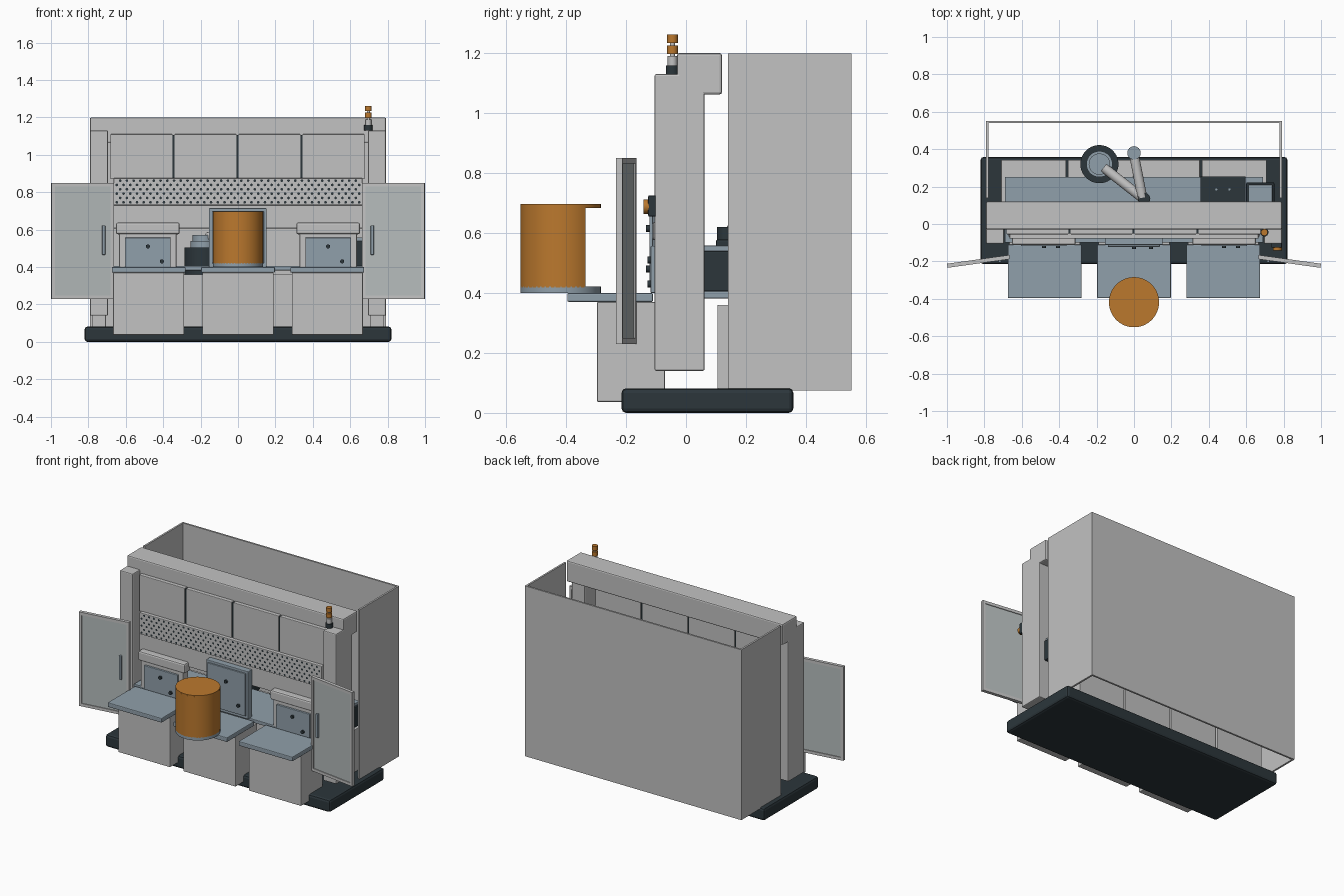
import bpy, bmesh, math
from mathutils import Vector, Matrix

if "Cube" in bpy.data.objects:
    bpy.data.objects.remove(bpy.data.objects["Cube"])


def material(name, rgb):
    m = bpy.data.materials.new(name)
    m.diffuse_color = (*rgb, 1)
    m.use_nodes = True
    m.node_tree.nodes["Principled BSDF"].inputs["Base Color"].default_value = m.diffuse_color
    return m


GREY = material("light grey", (0.54, 0.54, 0.54))
STEEL = material("blue steel", (0.28, 0.35, 0.405))
DARK = material("charcoal", (0.025, 0.037, 0.044))
ORANGE = material("amber", (0.50, 0.19, 0.027))
PANE = material("tinted pane", (0.46, 0.50, 0.50))


def finish(name, bm, mat, bevel=0, smooth=False):
    me = bpy.data.meshes.new(name)
    bm.to_mesh(me)
    bm.free()
    ob = bpy.data.objects.new(name, me)
    bpy.context.collection.objects.link(ob)
    me.materials.append(mat)
    if bevel:
        b = ob.modifiers.new("bevel", 'BEVEL')
        b.width, b.segments, b.limit_method = bevel, 2, 'ANGLE'
    if smooth:
        bpy.ops.object.select_all(action='DESELECT')
        bpy.context.view_layer.objects.active = ob
        ob.select_set(True)
        bpy.ops.object.shade_smooth_by_angle(angle=math.radians(35))
    return ob


def box(name, x, y, z, mat, bevel=0):
    """Box from three (low, high) ranges."""
    bm = bmesh.new()
    c = [(a + b) / 2 for a, b in (x, y, z)]
    s = [b - a for a, b in (x, y, z)]
    bmesh.ops.create_cube(bm, size=1, matrix=Matrix.Translation(c) @ Matrix.Diagonal((*s, 1)))
    return finish(name, bm, mat, bevel)


def rod(name, start, end, r, mat, sides=24):
    """Cylinder between two points."""
    a, b = Vector(start), Vector(end)
    d = b - a
    bm = bmesh.new()
    rot = d.to_track_quat('Z', 'Y').to_matrix().to_4x4()
    bmesh.ops.create_cone(bm, cap_ends=True, segments=sides, radius1=r, radius2=r,
                          depth=d.length, matrix=Matrix.Translation((a + b) / 2) @ rot)
    return finish(name, bm, mat, smooth=True)


# Base and frame
box("base", (-0.82, 0.82), (-0.215, 0.358), (0, 0.082), DARK, 0.015)
for s in (-1, 1):
    box("column", tuple(sorted((s * 0.695, s * 0.79))), (-0.105, 0.062), (0.14, 1.13), GREY, 0.006)
box("top_beam", (-0.79, 0.79), (-0.03, 0.12), (1.062, 1.2), GREY, 0.008)

# Rear enclosure, open at the top, bottom and front
for s in (-1, 1):
    box("enclosure_side", tuple(sorted((s * 0.778, s * 0.79))), (0.14, 0.552), (0.075, 1.198), GREY)
box("enclosure_back", (-0.79, 0.79), (0.54, 0.552), (0.075, 1.198), GREY)

# Upper panels with dark joints, perforated strip and lower rail
for i in range(4):
    x = -0.683 + i * 0.3425
    box("upper_panel", (x, x + 0.333), (-0.055, -0.02), (0.87, 1.11), GREY, 0.004)
    if i:
        box("panel_joint", (x - 0.0095, x), (-0.05, -0.025), (0.875, 1.105), DARK)
box("perforated_strip", (-0.665, 0.665), (-0.078, -0.03), (0.733, 0.875), GREY, 0.003)
box("lower_rail", (-0.67, 0.67), (-0.07, -0.03), (0.607, 0.731), GREY, 0.003)
bm = bmesh.new()
turn = Matrix.Rotation(math.pi / 2, 4, 'X')
for row in range(6):
    for i in range(37 - row % 2):
        x = -0.648 + 0.036 * i + 0.018 * (row % 2)
        bmesh.ops.create_circle(bm, cap_ends=True, segments=8, radius=0.0075,
                                matrix=Matrix.Translation((x, -0.079, 0.746 + 0.0232 * row)) @ turn)
finish("vent_holes", bm, DARK)

# Worktop, front pedestals with shelves, rear cabinets
box("worktop", (-0.69, 0.69), (-0.10, 0.252), (0.382, 0.405), STEEL, 0.003)
for x in (-0.4775, 0, 0.4775):
    box("pedestal", (x - 0.19, x + 0.19), (-0.297, -0.07), (0.037, 0.37), GREY, 0.004)
    box("shelf", (x - 0.197, x + 0.197), (-0.396, -0.11), (0.37, 0.4), STEEL, 0.005)
for i in range(4):
    x = -0.71 + i * 0.3575
    box("rear_cabinet", (x, x + 0.347), (0.105, 0.342), (0.08, 0.36), GREY, 0.003)


# Front stations: steel plates with dark knobs
def knob(x, z, y):
    rod("knob", (x, y, z), (x, y - 0.012, z), 0.011, DARK, 16)


for x in (-0.482, 0.482):
    box("station_body", (x - 0.153, x + 0.153), (-0.105, -0.05), (0.4, 0.578), GREY, 0.004)
    box("station_hood", (x - 0.17, x + 0.17), (-0.112, -0.05), (0.575, 0.638), GREY, 0.01)
    box("station_plate", (x - 0.122, x + 0.122), (-0.118, -0.1), (0.4, 0.557), STEEL, 0.003)
    knob(x, 0.51, -0.117)
    knob(x + 0.075, 0.43, -0.117)
box("center_frame", (-0.155, 0.153), (-0.112, -0.07), (0.4, 0.715), STEEL, 0.004)
box("center_plate", (-0.14, 0.138), (-0.122, -0.11), (0.42, 0.7), STEEL, 0.003)
knob(0, 0.615, -0.121)
knob(0.09, 0.48, -0.121)

# Amber drum: curved shield open at the rear, with end discs
bm = bmesh.new()
prev = None
N = 40
for i in range(N + 1):
    a = math.radians(142 + 256 * i / N)
    ring = [bm.verts.new((r * math.cos(a), -0.418 + r * math.sin(a), z))
            for r, z in ((0.134, 0.418), (0.134, 0.688), (0.127, 0.688), (0.127, 0.418))]
    if prev:
        for k in range(4):
            bm.faces.new((prev[k], ring[k], ring[(k + 1) % 4], prev[(k + 1) % 4]))
    else:
        bm.faces.new(ring)
    prev = ring
bm.faces.new(prev[::-1])
bmesh.ops.recalc_face_normals(bm, faces=bm.faces[:])
finish("drum_shield", bm, ORANGE, smooth=True)
rod("drum_lid", (0, -0.418, 0.684), (0, -0.418, 0.696), 0.134, ORANGE, 48)
rod("drum_base", (0, -0.418, 0.4), (0, -0.418, 0.421), 0.134, STEEL, 48)

# Open side doors: frame, recessed pane and handle
for s in (-1, 1):
    place = Matrix.Translation((s * 0.832, -0.2, 0)) @ Matrix.Rotation(-s * math.radians(8), 4, 'Z')
    parts = [
        box("door_pane", (-0.155, 0.155), (-0.006, 0.006), (0.245, 0.835), PANE),
        box("door_top", (-0.168, 0.168), (-0.011, 0.011), (0.831, 0.85), GREY),
        box("door_bottom", (-0.168, 0.168), (-0.011, 0.011), (0.23, 0.249), GREY),
        box("door_outer_stile", (0.15, 0.168), (-0.011, 0.011), (0.249, 0.831), GREY),
        box("door_inner_stile", (-0.168, -0.15), (-0.011, 0.011), (0.249, 0.831), GREY),
        box("door_handle", tuple(sorted((-s * 0.121, -s * 0.105))), (-0.022, -0.005),
            (0.465, 0.622), STEEL, 0.003)]
    for p in parts:
        p.matrix_world = place

# Jointed arm on a round base
rod("arm_base", (-0.185, 0.32, 0.36), (-0.185, 0.32, 0.505), 0.102, DARK, 40)
rod("arm_turntable", (-0.185, 0.32, 0.505), (-0.185, 0.32, 0.54), 0.07, STEEL, 32)
rod("arm_shoulder", (-0.185, 0.32, 0.54), (-0.185, 0.32, 0.572), 0.057, STEEL, 32)
rod("lower_link", (-0.16, 0.30, 0.56), (0.05, 0.135, 0.59), 0.026, GREY)
rod("elbow", (0.055, 0.135, 0.54), (0.055, 0.135, 0.62), 0.032, DARK)
rod("upper_link", (0.045, 0.14, 0.6), (0.0, 0.37, 0.6), 0.026, GREY)
rod("arm_wrist", (0, 0.38, 0.52), (0, 0.38, 0.632), 0.036, STEEL)

# Bench instruments behind the right station
box("instrument", (0.355, 0.597), (0.10, 0.255), (0.405, 0.578), DARK, 0.006)
for x in (0.44, 0.51):
    rod("instrument_port", (x, 0.185, 0.575), (x, 0.185, 0.581), 0.006, STEEL, 12)
box("side_unit", (0.6, 0.75), (0.04, 0.222), (0.405, 0.54), DARK, 0.005)
box("side_unit_top", (0.612, 0.74), (0.05, 0.21), (0.538, 0.558), STEEL, 0.003)

# Stop button on the right column
box("button_plate", (0.735, 0.79), (-0.126, -0.1), (0.655, 0.725), DARK, 0.003)
rod("stop_button", (0.766, -0.122, 0.688), (0.766, -0.142, 0.688), 0.024, ORANGE)

# Signal beacon
for name, lo, hi, r, mat in (("beacon_foot", 1.13, 1.158, 0.022, DARK),
                             ("beacon_stem", 1.155, 1.19, 0.016, GREY),
                             ("beacon_core", 1.185, 1.24, 0.008, GREY),
                             ("beacon_lower_lamp", 1.197, 1.225, 0.018, ORANGE),
                             ("beacon_upper_lamp", 1.234, 1.262, 0.018, ORANGE)):
    rod(name, (0.697, -0.045, lo), (0.697, -0.045, hi), r, mat)
